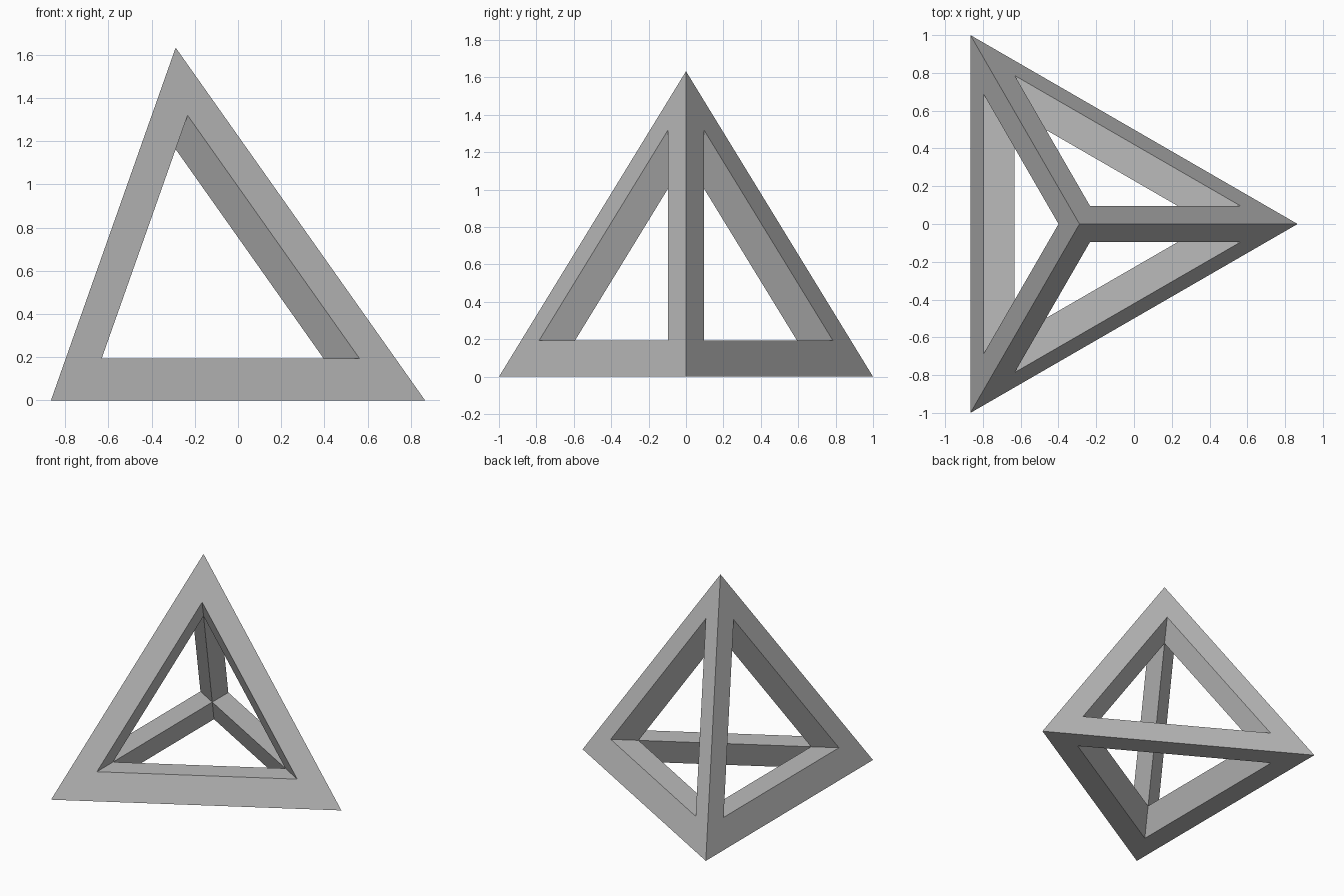
import bpy, bmesh
from math import sqrt
from mathutils import Vector

cube = bpy.data.objects.get("Cube")
if cube:
    bpy.data.objects.remove(cube, do_unlink=True)

grey = bpy.data.materials.new("plain grey")
grey.use_nodes = True
grey.diffuse_color = (0.5, 0.5, 0.5, 1)
grey.node_tree.nodes["Principled BSDF"].inputs["Base Color"].default_value = (0.5, 0.5, 0.5, 1)

# Regular tetrahedron with edge 2: apex first, then the three base corners
R = sqrt(3) / 2
corners = [Vector((-R / 3, 0, sqrt(8 / 3))), Vector((R, 0, 0)),
           Vector((-R, 1, 0)), Vector((-R, -1, 0))]
# Bar thickness inward from the face opposite each corner, as a share of height
depth = [0.118, 0.096, 0.096, 0.096]


def inset_point(near, on_face=None):
    """Point near one corner, set in from the other faces; flush with on_face."""
    weights = [0 if i == on_face else depth[i] for i in range(4)]
    weights[near] = 0
    weights[near] = 1 - sum(weights)
    return sum((w * c for w, c in zip(weights, corners)), Vector())


bm = bmesh.new()
outer = [bm.verts.new(c) for c in corners]
inner = [bm.verts.new(inset_point(j)) for j in range(4)]

# Each side: three flat border strips round a hole, and three hole walls
for side in range(4):
    around = [j for j in range(4) if j != side]
    hole = {j: bm.verts.new(inset_point(j, side)) for j in around}
    for n in range(3):
        a, b = around[n], around[(n + 1) % 3]
        bm.faces.new((outer[a], outer[b], hole[b], hole[a]))
        bm.faces.new((hole[a], hole[b], inner[b], inner[a]))

bmesh.ops.recalc_face_normals(bm, faces=bm.faces)
mesh = bpy.data.meshes.new("tetrahedron_frame")
bm.to_mesh(mesh)
bm.free()
mesh.materials.append(grey)
frame = bpy.data.objects.new("tetrahedron_frame", mesh)
bpy.context.collection.objects.link(frame)
